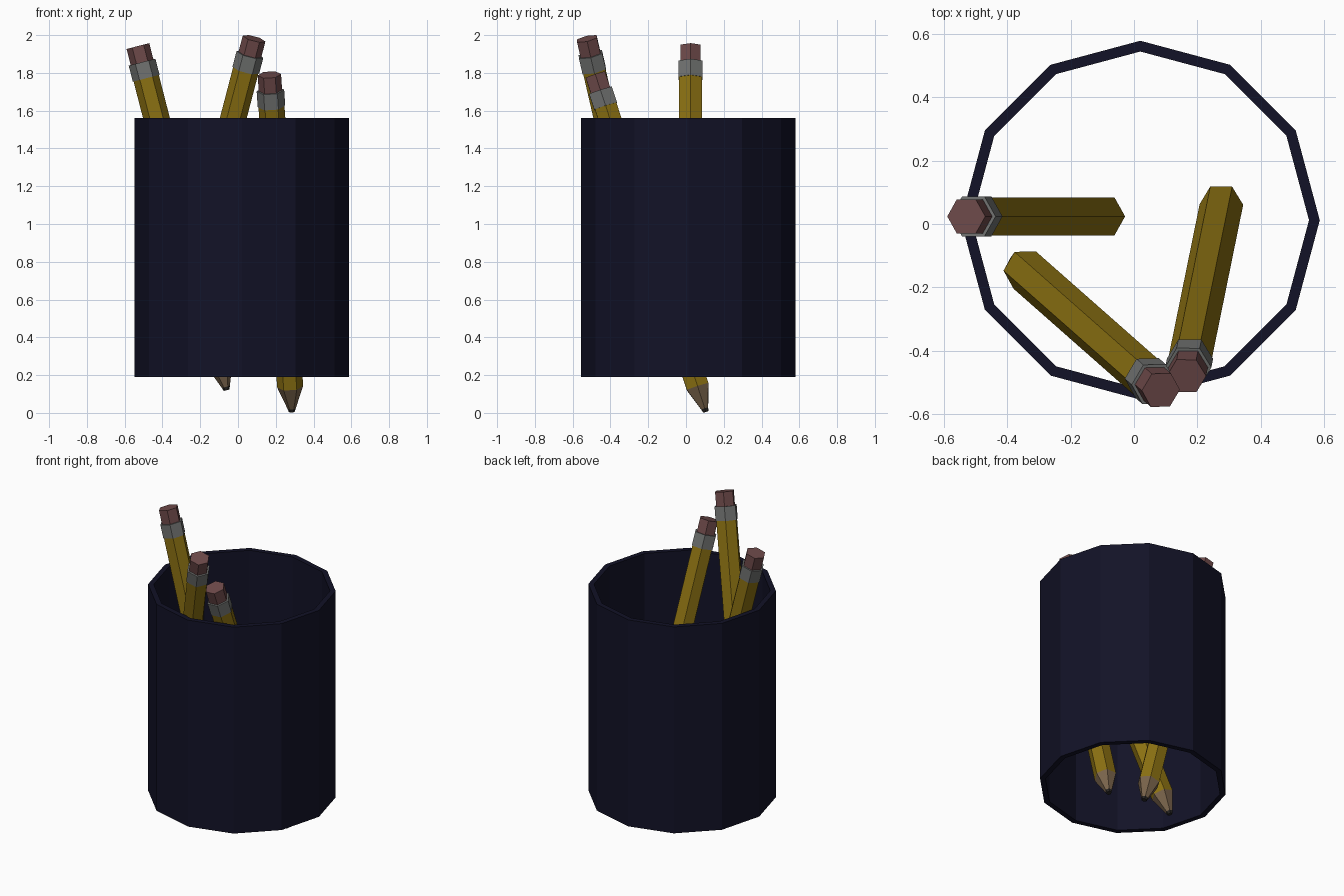
import bpy, bmesh, math
from mathutils import Vector

if "Cube" in bpy.data.objects:
    bpy.data.objects.remove(bpy.data.objects["Cube"])


def material(name, rgb):
    m = bpy.data.materials.new(name)
    m.diffuse_color = (*rgb, 1)
    m.use_nodes = True
    m.node_tree.nodes["Principled BSDF"].inputs["Base Color"].default_value = m.diffuse_color
    return m


NAVY = material("navy", (0.006, 0.006, 0.02))
LEAD = material("dark lead", (0.02, 0.018, 0.016))
WOOD = material("bare wood", (0.19, 0.125, 0.07))
YELLOW = material("yellow paint", (0.26, 0.165, 0.006))
METAL = material("grey metal", (0.165, 0.17, 0.165))
PINK = material("pink rubber", (0.155, 0.068, 0.068))


def ring(bm, r, z, sides):
    return [bm.verts.new((r * math.cos(2 * math.pi * i / sides),
                          r * math.sin(2 * math.pi * i / sides), z)) for i in range(sides)]


def bridge(bm, a, b, mat=0):
    n = len(a)
    for i in range(n):
        j = (i + 1) % n
        bm.faces.new((a[i], a[j], b[j], b[i])).material_index = mat


def finish(bm, name, mats):
    bmesh.ops.recalc_face_normals(bm, faces=bm.faces)
    me = bpy.data.meshes.new(name)
    bm.to_mesh(me)
    bm.free()
    for m in mats:
        me.materials.append(m)
    ob = bpy.data.objects.new(name, me)
    bpy.context.collection.objects.link(ob)
    return ob


# Cup: twelve-sided tube, open at both ends
bm = bmesh.new()
loops = [ring(bm, r, z, 12) for r, z in
         ((0.567, 0.19), (0.567, 1.562), (0.533, 1.562), (0.533, 0.19))]
for k in range(4):
    bridge(bm, loops[k], loops[(k + 1) % 4])
cup = finish(bm, "cup", [NAVY])
cup.location = (0.02, 0.012, 0)


# Hexagonal pencil: lead, sharpened cone, body, ferrule, eraser
def pencil(name, tip, top):
    tip, top = Vector(tip), Vector(top)
    length = (top - tip).length
    # height along the pencil, radius, colour of the band that starts here
    profile = [(0, 0.016, 0), (0.018, 0.022, 1), (0.14, 0.069, 2),
               (length - 0.176, 0.069, 3), (length - 0.176, 0.073, 3),
               (length - 0.088, 0.073, 4), (length - 0.088, 0.062, 4),
               (length, 0.062, 4)]
    bm = bmesh.new()
    rings = [ring(bm, r, z, 6) for z, r, _ in profile]
    for k in range(len(rings) - 1):
        # the step on top of the ferrule is still metal
        mat = 3 if k == 5 else profile[k][2]
        bridge(bm, rings[k], rings[k + 1], mat)
    bm.faces.new(rings[0]).material_index = 0
    bm.faces.new(rings[-1]).material_index = 4
    ob = finish(bm, name, [LEAD, WOOD, YELLOW, METAL, PINK])
    ob.rotation_mode = 'QUATERNION'
    ob.rotation_quaternion = Vector((0, 0, 1)).rotation_difference(top - tip)
    ob.location = tip


pencil("left_pencil", (-0.06, 0.024, 0.12), (-0.53, 0.024, 1.942))
pencil("tall_pencil", (-0.38, -0.115, 0.203), (0.085, -0.525, 1.981))
pencil("short_pencil", (0.285, 0.105, 0.006), (0.166, -0.48, 1.79))
